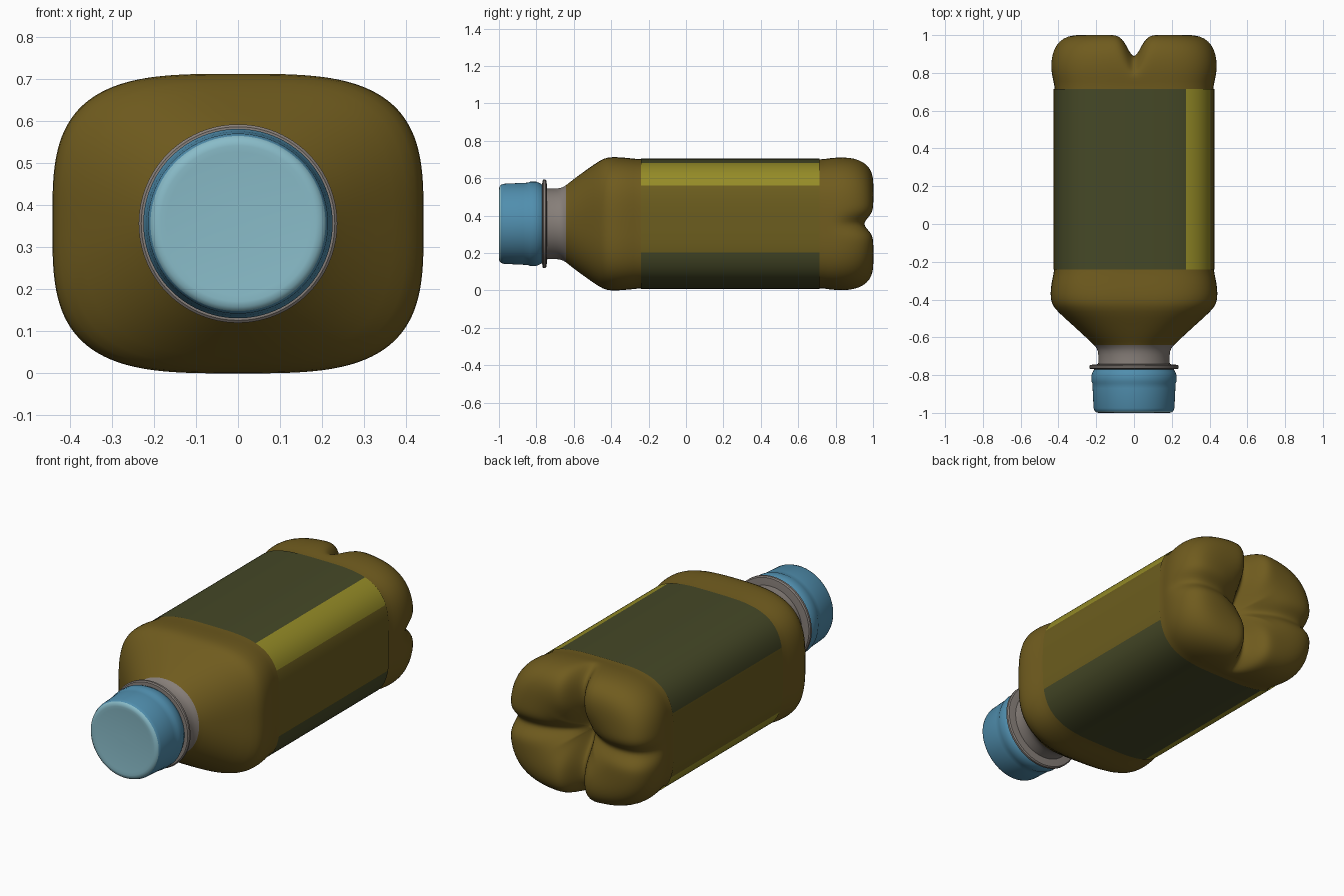
import bpy, bmesh
from math import cos, sin, pi, exp, radians

if "Cube" in bpy.data.objects:
    bpy.data.objects.remove(bpy.data.objects["Cube"])

CZ = 0.356  # height of the bottle axis


def material(name, rgb):
    m = bpy.data.materials.new(name)
    m.diffuse_color = (*rgb, 1)
    m.use_nodes = True
    m.node_tree.nodes["Principled BSDF"].inputs["Base Color"].default_value = m.diffuse_color
    return m


AMBER = material("amber_plastic", (0.16, 0.105, 0.013))
GREY = material("neck_plastic", (0.24, 0.21, 0.19))
BLUE = material("cap_blue", (0.08, 0.27, 0.42))
PALE = material("cap_pale_blue", (0.25, 0.5, 0.58))
GREEN = material("label_green", (0.06, 0.065, 0.02))
YELLOW = material("label_yellow", (0.3, 0.26, 0.02))
GOLD = material("label_gold", (0.15, 0.11, 0.013))


def loft(name, rings, mats, seg=96, warp=None, pick=None, caps=(True, True), subsurf=0):
    """Skin superellipse rings (y, half width, half height, exponent) along y."""
    bm = bmesh.new()
    loops = []
    for y, a, b, n in rings:
        loop = []
        for i in range(seg):
            t = 2 * pi * i / seg
            c, s = cos(t), sin(t)
            r = (abs(c / a) ** n + abs(s / b) ** n) ** (-1 / n)
            p = (r * c, y, r * s)
            if warp:
                p = warp(*p)
            loop.append(bm.verts.new((p[0], p[1], p[2] + CZ)))
        loops.append(loop)
    for lo, hi in zip(loops, loops[1:]):
        for i in range(seg):
            j = (i + 1) % seg
            bm.faces.new((lo[i], lo[j], hi[j], hi[i]))
    for use, loop in zip(caps, (loops[0], loops[-1])):
        if use:
            bm.faces.new(loop)
    bmesh.ops.recalc_face_normals(bm, faces=bm.faces)
    if pick:
        for f in bm.faces:
            f.material_index = pick(f)
    me = bpy.data.meshes.new(name)
    bm.to_mesh(me)
    bm.free()
    for m in mats:
        me.materials.append(m)
    ob = bpy.data.objects.new(name, me)
    bpy.context.collection.objects.link(ob)
    if subsurf:
        mod = ob.modifiers.new("smooth", 'SUBSURF')
        mod.levels = mod.render_levels = subsurf
    bpy.ops.object.select_all(action='DESELECT')
    ob.select_set(True)
    bpy.context.view_layer.objects.active = ob
    if subsurf:
        bpy.ops.object.shade_smooth()
    else:
        bpy.ops.object.shade_smooth_by_angle(angle=radians(35))
    return ob


def round_rings(profile):
    return [(y, r, r, 2) for y, r in profile]


# Cross-shaped grooves that split the base into four lobes
def base_grooves(x, y, z):
    t = min(max((y - 0.74) / 0.22, 0), 1)
    t = t * t * (3 - 2 * t)
    gx, gz = exp(-(x / 0.05) ** 2), exp(-(z / 0.045) ** 2)
    k = 1 - 0.05 * t * max(gx, gz)
    return x * k, y - t * max(0.115 * gx, 0.05 * gz), z * k


# Body: neck, shoulder, straight sides and lobed base
body = [(-0.75, 0.19, 0.19, 2), (-0.71, 0.188, 0.188, 2), (-0.67, 0.19, 0.19, 2),
        (-0.645, 0.205, 0.202, 2.05), (-0.6, 0.255, 0.24, 2.3),
        (-0.53, 0.33, 0.29, 2.7), (-0.46, 0.41, 0.34, 3.1),
        (-0.42, 0.438, 0.356, 3.3), (-0.37, 0.443, 0.357, 3.4),
        (-0.31, 0.437, 0.352, 3.5), (-0.25, 0.422, 0.345, 3.5),
        (-0.2, 0.42, 0.344, 3.5), (0.25, 0.42, 0.344, 3.5),
        (0.68, 0.42, 0.344, 3.5), (0.73, 0.419, 0.344, 3.5),
        (0.78, 0.434, 0.353, 3.4), (0.84, 0.442, 0.357, 3.3),
        (0.9, 0.435, 0.352, 3.2), (0.95, 0.415, 0.333, 3.1),
        (0.985, 0.38, 0.3, 3), (1.0, 0.335, 0.26, 2.8),
        (1.003, 0.28, 0.22, 2.6), (0.997, 0.21, 0.17, 2.4),
        (0.97, 0.14, 0.12, 2.2), (0.93, 0.08, 0.07, 2),
        (0.9, 0.04, 0.035, 2), (0.895, 0.012, 0.012, 2)]
loft("bottle_body", body, [AMBER, GREY], warp=base_grooves, subsurf=1, caps=(False, True),
     pick=lambda f: int(f.calc_center_median().y < -0.65))


# Wrap-around label: the colour panels repeat when turned half a turn
def label_panel(f):
    c = f.calc_center_median()
    s = 1 if c.x > 0 else -1
    u, v = c.x * s, (c.z - CZ) * s
    if v > 0.21 and u > 0.28:
        return 1
    return 2 if u > 0.3 and -0.16 < v <= 0.21 else 0


loft("label", [(y, 0.425, 0.348, 3.5) for y in (-0.24, 0.08, 0.4, 0.715)],
     [GREEN, YELLOW, GOLD], seg=160, pick=label_panel, caps=(False, False))

# Support ring under the cap
loft("neck_ring", round_rings([(-0.77, 0.19), (-0.768, 0.23), (-0.763, 0.236),
                               (-0.752, 0.236), (-0.746, 0.23), (-0.742, 0.19)]), [GREY])

# Screw cap with rounded rim and tamper band
loft("screw_cap", round_rings([(-0.997, 0.02), (-0.998, 0.17), (-1.0, 0.185), (-0.998, 0.198),
                               (-0.99, 0.208), (-0.975, 0.214), (-0.87, 0.219),
                               (-0.845, 0.22), (-0.835, 0.225), (-0.8, 0.225),
                               (-0.785, 0.219), (-0.765, 0.208)]), [BLUE, PALE],
     pick=lambda f: int(f.normal.y < -0.6))
